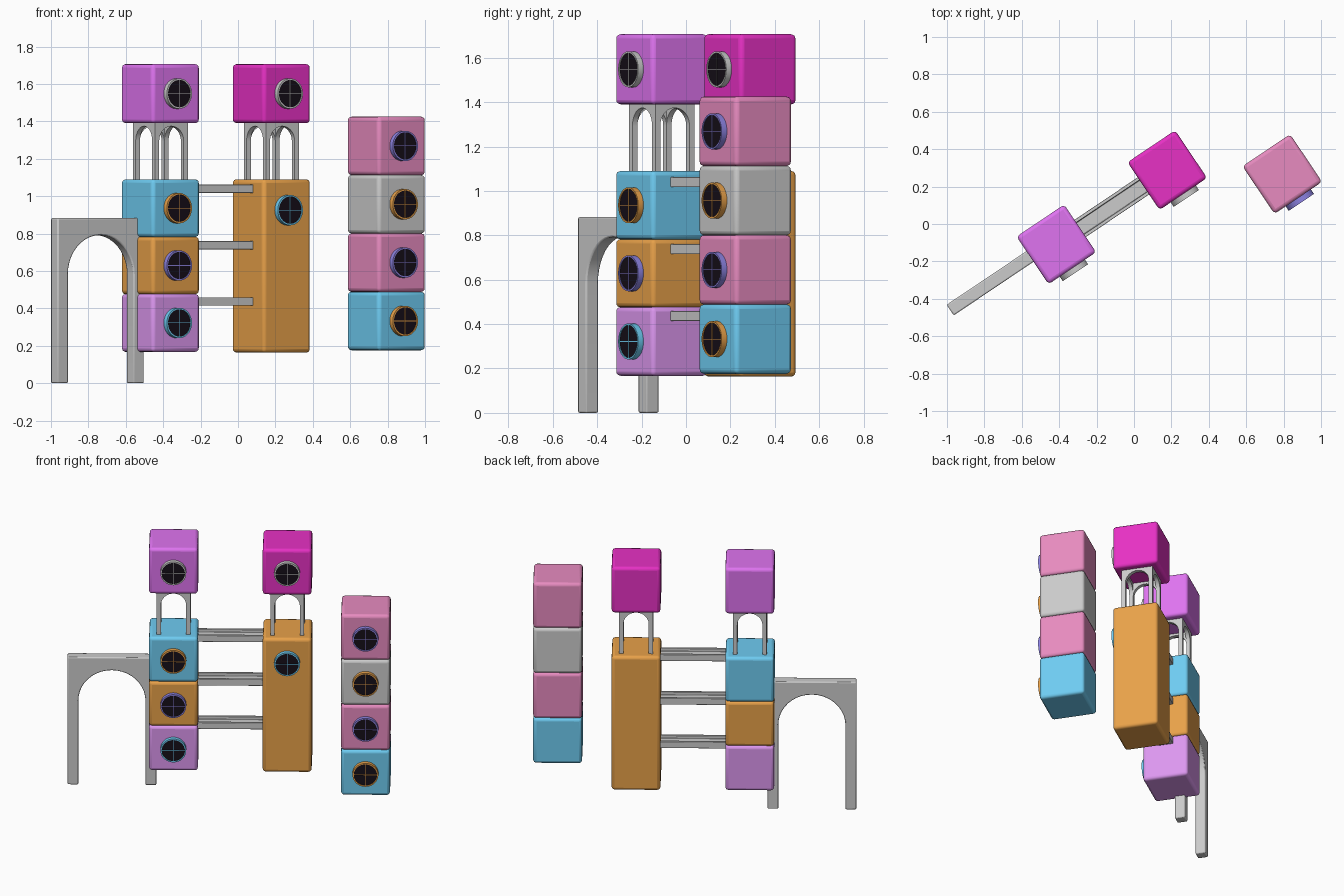
import bpy, bmesh, math
from mathutils import Matrix, Vector

if "Cube" in bpy.data.objects:
    bpy.data.objects.remove(bpy.data.objects["Cube"])

TURN = math.radians(33.9)
S = 0.307
COL = {
    "violet": (222, 115, 240), "lilac": (220, 150, 240), "magenta": (230, 52, 195),
    "pink": (230, 138, 190), "blue": (110, 203, 242), "orange": (232, 160, 75),
    "white": (228, 230, 230), "indigo": (140, 130, 225), "black": (28, 22, 30),
}


def material(name):
    m = bpy.data.materials.get(name)
    if not m:
        m = bpy.data.materials.new(name)
        m.diffuse_color = [(c / 255) ** 2.2 for c in COL[name]] + [1]
        m.use_nodes = True
        m.node_tree.nodes["Principled BSDF"].inputs["Base Color"].default_value = m.diffuse_color
    return m


def frame(cx, cy):
    return Matrix.Translation((cx, cy, 0)) @ Matrix.Rotation(TURN, 4, 'Z')


def finish(name, bm, mat, color=None, bevel=0, segs=3):
    bmesh.ops.recalc_face_normals(bm, faces=bm.faces)
    me = bpy.data.meshes.new(name)
    bm.to_mesh(me)
    bm.free()
    ob = bpy.data.objects.new(name, me)
    bpy.context.collection.objects.link(ob)
    ob.matrix_world = mat
    if color:
        me.materials.append(material(color))
    if bevel:
        b = ob.modifiers.new("round", 'BEVEL')
        b.width, b.segments, b.limit_method = bevel, segs, 'ANGLE'
        b.angle_limit = math.radians(40)
    bpy.ops.object.select_all(action='DESELECT')
    ob.select_set(True)
    bpy.context.view_layer.objects.active = ob
    bpy.ops.object.shade_smooth_by_angle(angle=math.radians(35))
    return ob


def add_box(bm, size, loc):
    bmesh.ops.create_cube(bm, size=1, matrix=Matrix.Translation(loc) @ Matrix.Diagonal((*size, 1)))


def extrude(name, pts, depth, mat, color=None, bevel=0):
    # closed xz profile, given depth along y, centred
    bm = bmesh.new()
    f = bm.faces.new([bm.verts.new((x, -depth / 2, z)) for x, z in pts])
    r = bmesh.ops.extrude_face_region(bm, geom=[f])
    bmesh.ops.translate(bm, vec=(0, depth, 0),
                        verts=[v for v in r["geom"] if isinstance(v, bmesh.types.BMVert)])
    return finish(name, bm, mat, color, bevel, 2)


def arch(name, w, z0, z1, leg, crown, depth, mat, bevel=0):
    # round-headed arch standing between z0 and z1
    r = w / 2 - leg
    spring = z1 - crown - r
    curve = [(r * math.cos(math.pi * i / 20), spring + r * math.sin(math.pi * i / 20)) for i in range(21)]
    pts = [(-w / 2, z0), (-w / 2, z1), (w / 2, z1), (w / 2, z0), (r, z0)] + curve + [(-r, z0)]
    return extrude(name, pts, depth, mat, None, bevel)


def window(name, mat, z, color):
    # round frame, dark pane and thin cross bars on the front face
    m = mat @ Matrix.Translation((0, -S / 2, z)) @ Matrix.Rotation(math.pi / 2, 4, 'X')
    n, prof = 40, [(0.081, -0.01), (0.081, 0.029), (0.073, 0.029), (0.073, -0.01)]
    bm = bmesh.new()
    rings = [[bm.verts.new((r * math.cos(2 * math.pi * i / n), r * math.sin(2 * math.pi * i / n), h))
              for i in range(n)] for r, h in prof]
    for a, b in zip(rings, rings[1:] + rings[:1]):
        for i in range(n):
            bm.faces.new((a[i], a[(i + 1) % n], b[(i + 1) % n], b[i]))
    finish(name + "_window_frame", bm, m, color)
    bm = bmesh.new()
    bmesh.ops.create_cone(bm, cap_ends=True, segments=n, radius1=0.074, radius2=0.074, depth=0.034,
                          matrix=Matrix.Translation((0, 0, 0.008)))
    finish(name + "_window_pane", bm, m, "black")
    bm = bmesh.new()
    add_box(bm, (0.148, 0.003, 0.004), (0, 0, 0.0262))
    add_box(bm, (0.003, 0.148, 0.004), (0, 0, 0.0262))
    finish(name + "_window_bars", bm, m, color)


def block(name, mat, z0, z1, color, win, win_z=None):
    bm = bmesh.new()
    add_box(bm, (S, S, z1 - z0), (0, 0, (z0 + z1) / 2))
    finish(name, bm, mat, color, 0.02)
    window(name, mat, win_z or (z0 + z1) / 2, win)


left, mid, right = frame(-0.415, -0.109), frame(0.178, 0.288), frame(0.793, 0.267)

# left stack
block("left_low_capsule", left, 0.167, 0.477, "lilac", "blue")
block("left_middle_capsule", left, 0.475, 0.783, "orange", "indigo")
block("left_upper_capsule", left, 0.781, 1.09, "blue", "orange")
block("left_top_capsule", left, 1.39, 1.706, "violet", "white")

# middle tower
block("middle_tower", mid, 0.163, 1.09, "orange", "blue", 0.925)
block("middle_top_capsule", mid, 1.39, 1.706, "magenta", "white")

# right stack
for i, (c, w) in enumerate((("blue", "orange"), ("pink", "indigo"), ("white", "orange"), ("pink", "indigo"))):
    z = 0.176 + i * 0.312
    block(f"right_capsule_{i + 1}", right, z, z + 0.313, c, w)

# arcades carrying the two top capsules
for label, base in (("left", left), ("middle", mid)):
    for k in range(4):
        m = base @ Matrix.Rotation(k * math.pi / 2, 4, 'Z') @ Matrix.Translation((0, -0.0925, 0))
        arch(f"{label}_arcade_{k + 1}", 0.212, 1.08, 1.4, 0.027, 0.026, 0.027, m)

# large standing arch
arch("ground_arch", 0.557, 0, 0.882, 0.068, 0.09, 0.068,
     left @ Matrix.Translation((-0.3885, 0.025, 0)), 0.007)

# channel-shaped footbridges between left stack and tower
span = (Vector((0.178, 0.288)) - Vector((-0.415, -0.109))).length
prof = [(-0.055, 0), (-0.055, 0.045), (-0.037, 0.045), (-0.037, 0.025),
        (0.037, 0.025), (0.037, 0.045), (0.055, 0.045), (0.055, 0)]
for i, z in enumerate((0.414, 0.715, 1.017)):
    m = left @ Matrix.Translation((span / 2, 0, z)) @ Matrix.Rotation(math.pi / 2, 4, 'Z')
    extrude(f"footbridge_{i + 1}", prof, span - S + 0.02, m, None, 0.003)
